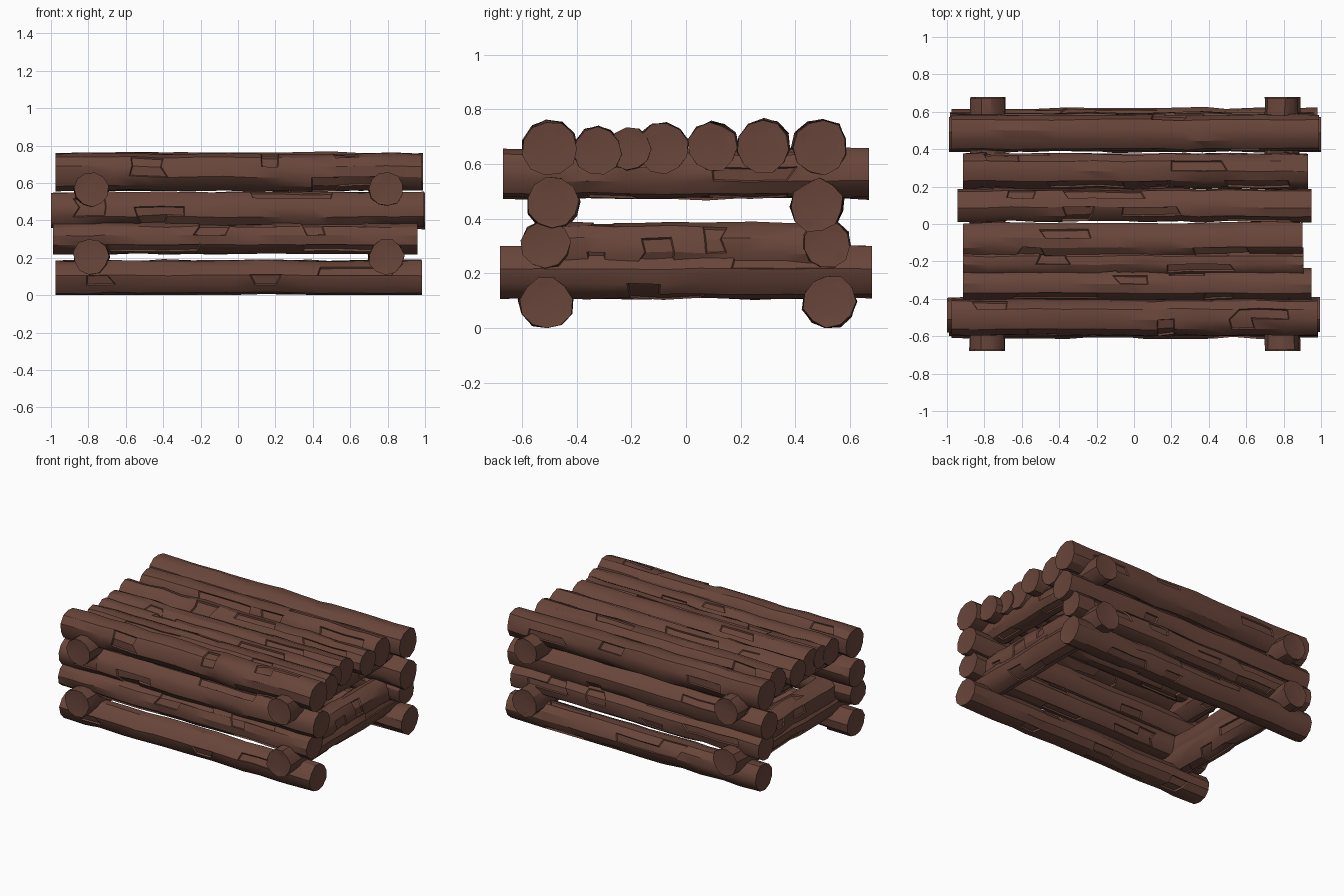
import bpy, bmesh, math, random
from mathutils import Vector

if "Cube" in bpy.data.objects:
    bpy.data.objects.remove(bpy.data.objects["Cube"])

bark = bpy.data.materials.new("dark brown wood")
bark.diffuse_color = (0.14, 0.06, 0.042, 1)
bark.use_nodes = True
bark.node_tree.nodes["Principled BSDF"].inputs["Base Color"].default_value = bark.diffuse_color
SIDES = 11


def log(name, axis, start, end, u, z, r, seed):
    """Hewn log along x or y; u is its position on the other horizontal axis."""
    rng = random.Random(seed)
    segs = 13 if axis == 'x' else 9
    bm = bmesh.new()
    phase = rng.random() * 6.28
    # one lobed cross-section carried along the log, with drifting noise
    lobes = [rng.uniform(0.94, 1.03) for _ in range(SIDES)]
    rings = []
    for i in range(segs + 1):
        t = i / segs
        if 0 < i < segs:
            t += rng.uniform(-0.25, 0.25) / segs
        along = start + (end - start) * t
        du, dz = rng.uniform(-.004, .004), rng.uniform(-.004, .004)
        ring = []
        for k in range(SIDES):
            a = phase + 2 * math.pi * k / SIDES
            rad = r * lobes[k] * rng.uniform(0.96, 1.035)
            s = along
            if 0 < i < segs:
                s += rng.uniform(-0.2, 0.2) * (end - start) / segs
            p, q = u + du + rad * math.cos(a), max(0, z + dz + rad * math.sin(a))
            ring.append(bm.verts.new((s, p, q) if axis == 'x' else (p, s, q)))
        rings.append(ring)
    grid = {}
    for i in range(segs):
        for k in range(SIDES):
            n = (k + 1) % SIDES
            grid[i, k] = bm.faces.new((rings[i][k], rings[i][n], rings[i + 1][n], rings[i + 1][k]))
    caps = [bm.faces.new(rings[0]), bm.faces.new(rings[-1])]
    bmesh.ops.recalc_face_normals(bm, faces=bm.faces[:])

    # sunken strips where bark has been chipped away
    used = set()
    for _ in range(16):
        i0, k0 = rng.randrange(1, segs - 2), rng.randrange(SIDES)
        cells = {(i, k0) for i in range(i0, min(segs - 1, i0 + rng.randint(1, 3)))}
        if rng.random() < 0.35:
            cells.add((i0, (k0 + 1) % SIDES))
        if cells & used:
            continue
        for i, k in cells:
            used |= {(i + a, (k + b) % SIDES) for a in (-1, 0, 1) for b in (-1, 0, 1)}
        bmesh.ops.inset_region(bm, faces=[grid[c] for c in cells], thickness=0.005,
                               depth=-rng.uniform(0.006, 0.012), use_even_offset=True)
    # faintly dished cut ends
    for cap in caps:
        bmesh.ops.inset_region(bm, faces=[cap], thickness=r * 0.3, depth=0.0)
        for v in cap.verts:
            v.co -= cap.normal * rng.uniform(0.0, 0.006)
    bmesh.ops.triangulate(bm, faces=[f for f in bm.faces if len(f.verts) > 4])
    me = bpy.data.meshes.new(name)
    bm.to_mesh(me)
    bm.free()
    me.materials.append(bark)
    me.polygons.foreach_set("use_smooth", [True] * len(me.polygons))
    me.set_sharp_from_angle(angle=math.radians(32))
    ob = bpy.data.objects.new(name, me)
    bpy.context.collection.objects.link(ob)


# long wall logs, front and back: start, end, y, z, radius
walls = [
    ("front_bottom_log", -.975, .985, -.512, .095, .097),
    ("back_bottom_log", -.975, .98, .525, .095, .097),
    ("front_middle_log", -.99, .96, -.51, .305, .09),
    ("back_middle_log", -.985, .96, .512, .305, .09),
    ("front_upper_log", -1.0, .995, -.485, .455, .096),
    ("back_upper_log", -.99, 1.0, .482, .45, .097),
]
# logs forming the top surface
top = [
    ("top_log_1", -.975, .98, -.497, .66, .103),
    ("top_log_2", -.915, .95, -.32, .648, .09),
    ("top_log_3", -.915, .905, -.205, .652, .08),
    ("top_log_4", -.915, .9, -.09, .658, .097),
    ("top_log_5", -.945, .95, .1, .664, .09),
    ("top_log_6", -.915, .93, .285, .664, .1),
    ("top_log_7", -.975, .99, .488, .662, .103),
]
for n, (name, a, b, y, z, r) in enumerate(walls + top):
    log(name, 'x', a, b, y, z, r, 10 + n)

# cross logs at both ends
for n, (side, x) in enumerate((("left", -.783), ("right", .79))):
    log(side + "_lower_cross_log", 'y', -.68, .68, x, .205, .097, 40 + n)
    log(side + "_inner_cross_log", 'y', -.47, .47, x, .293, .095, 50 + n)
    log(side + "_upper_cross_log", 'y', -.67, .67, x, .566, .094, 60 + n)
